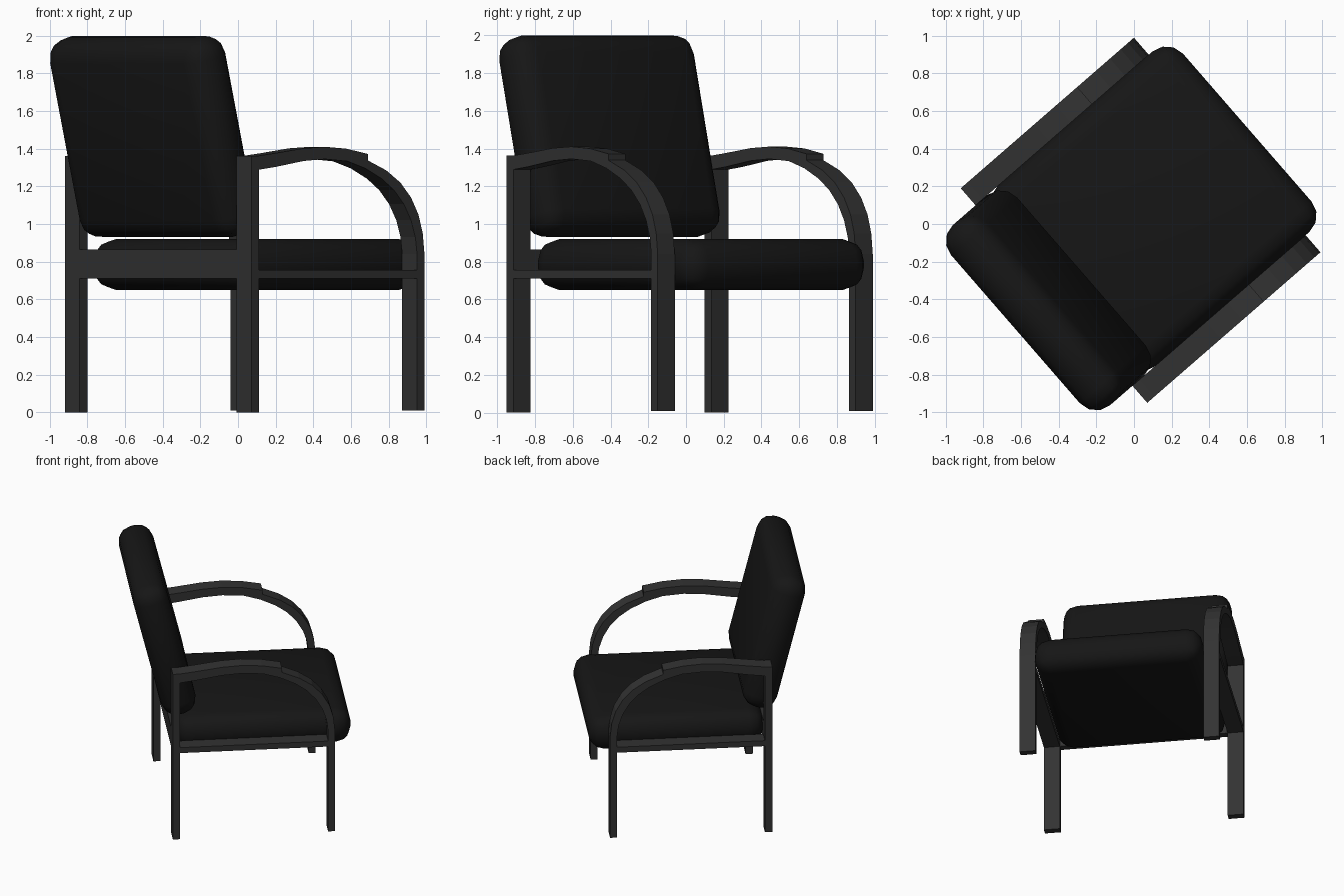
import bpy, bmesh, math
from mathutils import Matrix, Vector

if "Cube" in bpy.data.objects:
    bpy.data.objects.remove(bpy.data.objects["Cube"])

# Local frame: x = forward, y = left; the whole chair is turned about z
TURN = Matrix.Rotation(math.radians(41), 4, 'Z') @ Matrix.Translation((0, -0.008, 0))
IN, OUT = 0.635, 0.755          # inner and outer side of the frame


def material(name, v):
    m = bpy.data.materials.new(name)
    m.diffuse_color = (v, v, v, 1)
    m.use_nodes = True
    m.node_tree.nodes["Principled BSDF"].inputs["Base Color"].default_value = m.diffuse_color
    return m


FABRIC = material("black_fabric", 0.008)
FRAME = material("dark_frame", 0.032)


def finish(name, bm, mat):
    bmesh.ops.recalc_face_normals(bm, faces=bm.faces)
    me = bpy.data.meshes.new(name)
    bm.to_mesh(me)
    bm.free()
    me.materials.append(mat)
    ob = bpy.data.objects.new(name, me)
    ob.matrix_world = TURN
    bpy.context.collection.objects.link(ob)
    return ob


def box(name, x0, x1, y0, y1, z0, z1, mat=FRAME):
    bm = bmesh.new()
    bmesh.ops.create_cube(bm, size=1)
    for v in bm.verts:
        v.co = Vector(((x0 + x1) / 2 + v.co.x * (x1 - x0),
                       (y0 + y1) / 2 + v.co.y * (y1 - y0),
                       (z0 + z1) / 2 + v.co.z * (z1 - z0)))
    return finish(name, bm, mat)


def strip(name, upper, lower, y0, y1):
    """Bent strip between two matching side-view lines, y0 to y1 wide."""
    bm = bmesh.new()
    rings = [[bm.verts.new((p[0], y, p[1])) for p, y in
              ((u, y0), (u, y1), (l, y1), (l, y0))] for u, l in zip(upper, lower)]
    for a, b in zip(rings, rings[1:]):
        for i in range(4):
            j = (i + 1) % 4
            bm.faces.new((a[i], a[j], b[j], b[i]))
    bm.faces.new(rings[0])
    bm.faces.new(rings[-1])
    return finish(name, bm, FRAME)


def cushion(name, size, centre, tilt=0):
    bm = bmesh.new()
    bmesh.ops.create_cube(bm, size=1)
    bmesh.ops.scale(bm, vec=size, verts=bm.verts)
    bmesh.ops.bevel(bm, geom=bm.edges[:], offset=0.115, segments=3,
                    profile=0.5, affect='EDGES')
    bmesh.ops.transform(bm, verts=bm.verts, matrix=Matrix.Translation(centre)
                        @ Matrix.Rotation(math.radians(tilt), 4, 'Y'))
    ob = finish(name, bm, FABRIC)
    bpy.context.view_layer.objects.active = ob
    ob.select_set(True)
    bpy.ops.object.shade_smooth_by_angle(angle=math.radians(35))
    ob.select_set(False)


# Cushions
cushion("seat_cushion", (1.32, 2 * IN, 0.27), (0.13, 0, 0.785))
cushion("back_cushion", (0.265, 2 * IN, 1.09), (-0.609, 0, 1.465), -14)

# Front leg bending back into the arm: outer and inner side-view lines
leg_out = [(.649, .01), (.649, .84), (.637, .95), (.607, 1.05), (.555, 1.14),
           (.48, 1.22), (.38, 1.285), (.25, 1.338), (.12, 1.362), (-.05, 1.37),
           (-.2, 1.362), (-.4, 1.336), (-.52, 1.322)]
leg_in = [(.597, .01), (.597, .84), (.585, .93), (.555, 1.02), (.505, 1.105),
          (.435, 1.18), (.35, 1.24), (.235, 1.295), (.11, 1.333), (-.05, 1.345),
          (-.2, 1.335), (-.4, 1.303), (-.52, 1.288)]

# Arm pad on top of the strip
pad_top = [(.25, 1.372), (.1, 1.4), (-.05, 1.41), (-.2, 1.402), (-.4, 1.376), (-.52, 1.362)]
pad_low = [(.25, 1.332), (.1, 1.36), (-.05, 1.368), (-.2, 1.36), (-.4, 1.334), (-.52, 1.32)]

for side, s in (("left", 1), ("right", -1)):
    a, b = sorted((s * IN, s * OUT))
    strip(f"{side}_front_leg_and_arm", leg_out, leg_in, a, b)
    strip(f"{side}_arm_pad", pad_top, pad_low, a, b)
    box(f"{side}_back_leg", -.57, -.515, a, b, 0, 1.362)
    box(f"{side}_side_rail", -.52, .6, a, b, .71, .755)

# Cross bar between the back legs
box("back_cross_bar", -.57, -.515, -IN, IN, .71, .865)
